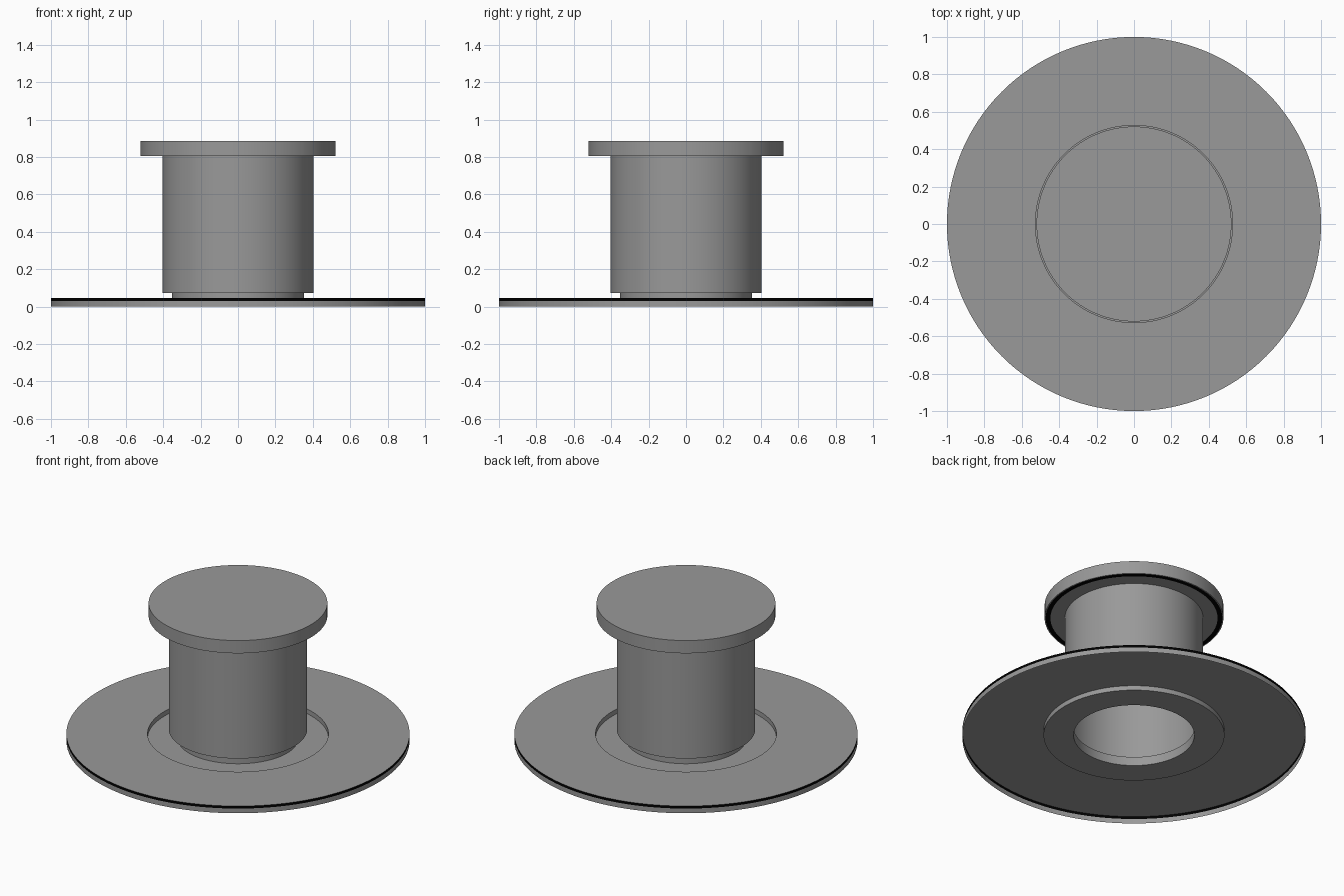
import bpy, bmesh, math

if "Cube" in bpy.data.objects:
    bpy.data.objects.remove(bpy.data.objects["Cube"])

SEGMENTS = 128


def material(name, value):
    mat = bpy.data.materials.new(name)
    mat.diffuse_color = (value, value, value, 1)
    mat.use_nodes = True
    mat.node_tree.nodes["Principled BSDF"].inputs["Base Color"].default_value = mat.diffuse_color
    return mat


GREY = material("dark_grey", 0.32)
BLACK = material("black", 0.0)


def revolve(name, profile, mat=GREY):
    """Turn an (radius, z) profile around the z axis into a thin sheet."""
    bm = bmesh.new()
    rings = []
    for r, z in profile:
        if r == 0:
            rings.append([bm.verts.new((0, 0, z))] * SEGMENTS)
            continue
        angles = [2 * math.pi * i / SEGMENTS for i in range(SEGMENTS)]
        rings.append([bm.verts.new((r * math.cos(a), r * math.sin(a), z)) for a in angles])
    for low, high in zip(rings, rings[1:]):
        for i in range(SEGMENTS):
            j = (i + 1) % SEGMENTS
            corners = [low[i], low[j], high[j], high[i]]
            bm.faces.new(list(dict.fromkeys(corners)))
    mesh = bpy.data.meshes.new(name)
    bm.to_mesh(mesh)
    bm.free()
    mesh.materials.append(mat)
    obj = bpy.data.objects.new(name, mesh)
    bpy.context.collection.objects.link(obj)
    bpy.ops.object.select_all(action='DESELECT')
    obj.select_set(True)
    bpy.context.view_layer.objects.active = obj
    bpy.ops.object.shade_smooth_by_angle(angle=math.radians(35))
    return obj


# Wide base flange: grey rim, black band, then the top with its sunken ring and neck
revolve("flange_rim", [(1, 0), (1, 0.03)])
revolve("flange_band", [(1, 0.03), (1, 0.046)], BLACK)
revolve("base_flange", [(1, 0.046), (0.527, 0.046), (0.527, 0.016),
                        (0.352, 0.016), (0.352, 0.073)])

# Hollow barrel, stepping out from the neck
revolve("barrel", [(0.352, 0.073), (0.403, 0.073), (0.403, 0.805)])

# Overhanging top cap with a black ring on its underside
revolve("cap_underside", [(0.403, 0.805), (0.487, 0.805)])
revolve("cap_ring", [(0.487, 0.805), (0.515, 0.805)], BLACK)
revolve("top_cap", [(0.515, 0.805), (0.521, 0.805), (0.521, 0.887), (0, 0.887)])
